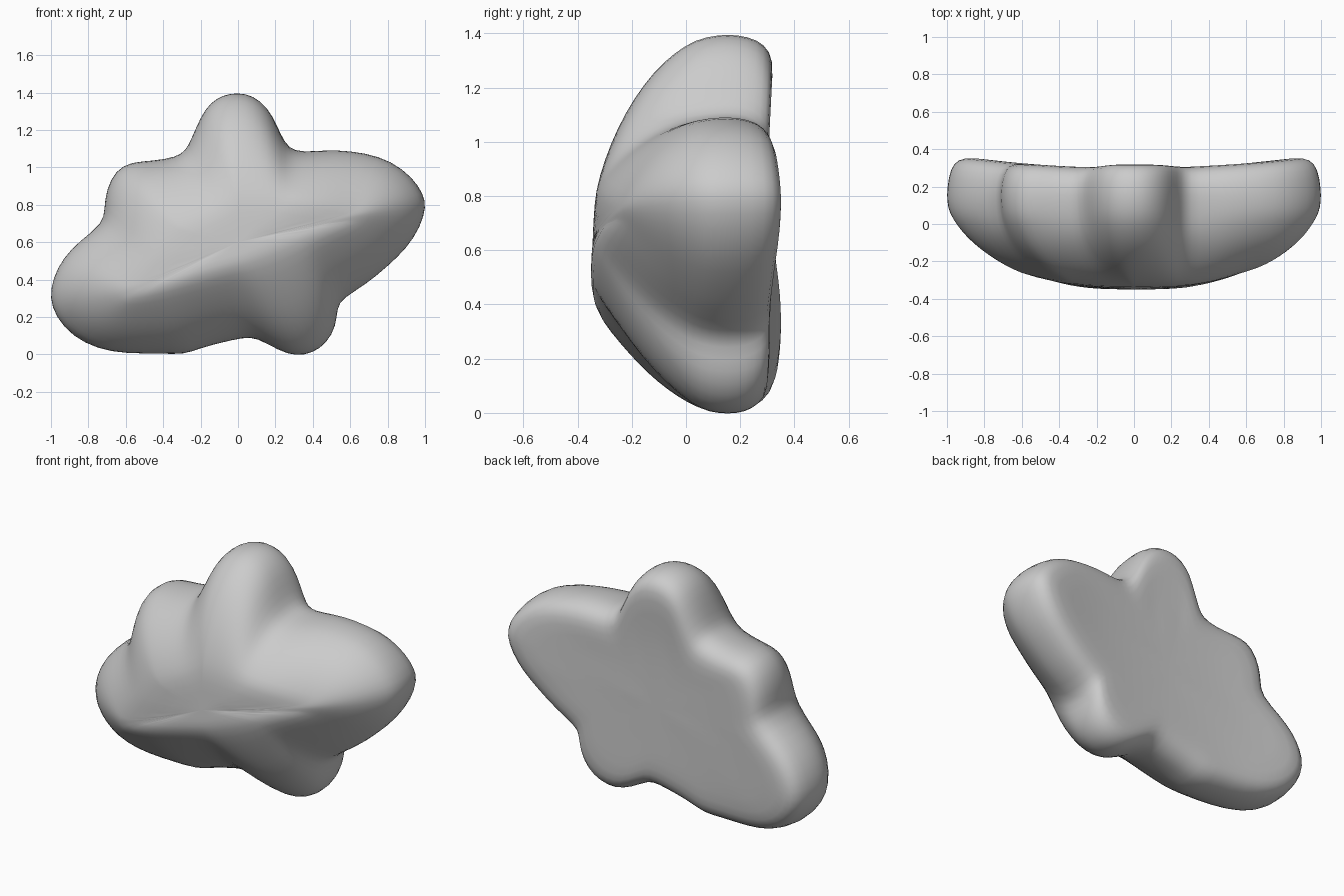
import bpy, bmesh
from mathutils import Vector

if "Cube" in bpy.data.objects:
    bpy.data.objects.remove(bpy.data.objects["Cube"])

# Front silhouette (x, z), clockwise from the top lobe
OUTLINE = [(0, 1.4), (.08, 1.385), (.16, 1.32), (.21, 1.22), (.25, 1.13), (.30, 1.085),
           (.40, 1.085), (.52, 1.095), (.68, 1.078), (.82, 1.035), (.935, .945), (.99, .86),
           (1.008, .79), (.975, .68), (.905, .57), (.8, .47), (.68, .37), (.56, .30), (.53, .25),
           (.525, .15), (.475, .06), (.4, .006), (.31, -.01), (.22, .018), (.1, .09), (.03, .09),
           (-.1, .06), (-.2, .033), (-.29, -.002), (-.4, .005), (-.6, .003), (-.75, .028),
           (-.885, .095), (-.975, .2), (-1.008, .3), (-.99, .41), (-.935, .515), (-.85, .605),
           (-.72, .7), (-.715, .78), (-.705, .88), (-.655, .985), (-.57, 1.03), (-.45, 1.035),
           (-.33, 1.055), (-.28, 1.09), (-.25, 1.15), (-.2, 1.27), (-.15, 1.345), (-.08, 1.388)]
# Blunt front ridge that every lobe slopes into
CORE = [Vector(c) for c in [(-.55, .34), (0, .49), (.62, .74), (.3, .8), (0, .8), (-.3, .65)]]
MID = Vector((0, .6))
EDGE_Y = .12
STEPS = [.2, .4, .6, .78, .9, .97, 1]
UPPER = [.07, .17, .31, .475, .645, .815, 1]
LOWER = [.11, .25, .40, .575, .725, .86, 1]


def nearest_on_core(p):
    best = None
    for a, b in zip(CORE, CORE[1:] + CORE[:1]):
        t = max(0, min(1, (p - a).dot(b - a) / (b - a).length_squared))
        q = a + (b - a) * t
        if best is None or (p - q).length < (p - best).length:
            best = q
    return best


def front_y(c):
    tilt = max(0, c.y - .5 - .36 * c.x)
    return -.352 + .45 * abs(c.x) ** 3.2 + .06 * tilt


def back_y(p):
    return .297 + .062 * p.x ** 2 + .07 * max(0, p.y - 1)


def section(p):
    """Points from the front centre, round the rim, to the back centre."""
    q = nearest_on_core(p)
    q = q + (p - q) * .04
    d = p - q
    pts = []
    for k in (.5, 1):
        c = MID + (q - MID) * k
        pts.append((c.x, front_y(c), c.y))
    w = max(0, min(1, .5 + d.normalized().y * 1.2))
    y0 = front_y(q)
    for s, up, low in zip(STEPS, UPPER, LOWER):
        c = q + d * s
        pts.append((c.x, y0 + (EDGE_Y - y0) * (w * up + (1 - w) * low), c.y))
    yb = back_y(p)
    for inset, y in ((0, .19), (.018, yb - .06), (.06, yb - .014), (.13, yb)):
        c = p - d.normalized() * min(inset, d.length * .6)
        pts.append((c.x, y, c.y))
    rim = p - d.normalized() * min(.13, d.length * .6)
    for k in (.7, .35):
        c = MID + (rim - MID) * k
        pts.append((c.x, back_y(c), c.y))
    return pts


# Loft the rounded, flat-backed body
bm = bmesh.new()
cols = [[bm.verts.new(v) for v in section(Vector(p))] for p in OUTLINE]
front = bm.verts.new((MID.x, front_y(MID), MID.y))
back = bm.verts.new((MID.x, back_y(MID), MID.y))
for a, b in zip(cols, cols[1:] + cols[:1]):
    bm.faces.new((front, a[0], b[0]))
    bm.faces.new((back, b[-1], a[-1]))
    for i in range(len(a) - 1):
        bm.faces.new((a[i], a[i + 1], b[i + 1], b[i]))
# Soften the slopes where neighbouring lobes meet
inner = [v for c in cols for v in c[2:7]]
for _ in range(2):
    bmesh.ops.smooth_vert(bm, verts=inner, factor=.3, use_axis_x=True, use_axis_y=True, use_axis_z=True)
bmesh.ops.recalc_face_normals(bm, faces=bm.faces)
mesh = bpy.data.meshes.new("lobed_body")
bm.to_mesh(mesh)
bm.free()
body = bpy.data.objects.new("lobed_body", mesh)
bpy.context.collection.objects.link(body)

mat = bpy.data.materials.new("plain grey")
mat.diffuse_color = (.6, .6, .6, 1)
mat.use_nodes = True
mat.node_tree.nodes["Principled BSDF"].inputs["Base Color"].default_value = mat.diffuse_color
mesh.materials.append(mat)
for f in mesh.polygons:
    f.use_smooth = True
sub = body.modifiers.new("smooth", 'SUBSURF')
sub.levels = sub.render_levels = 1
